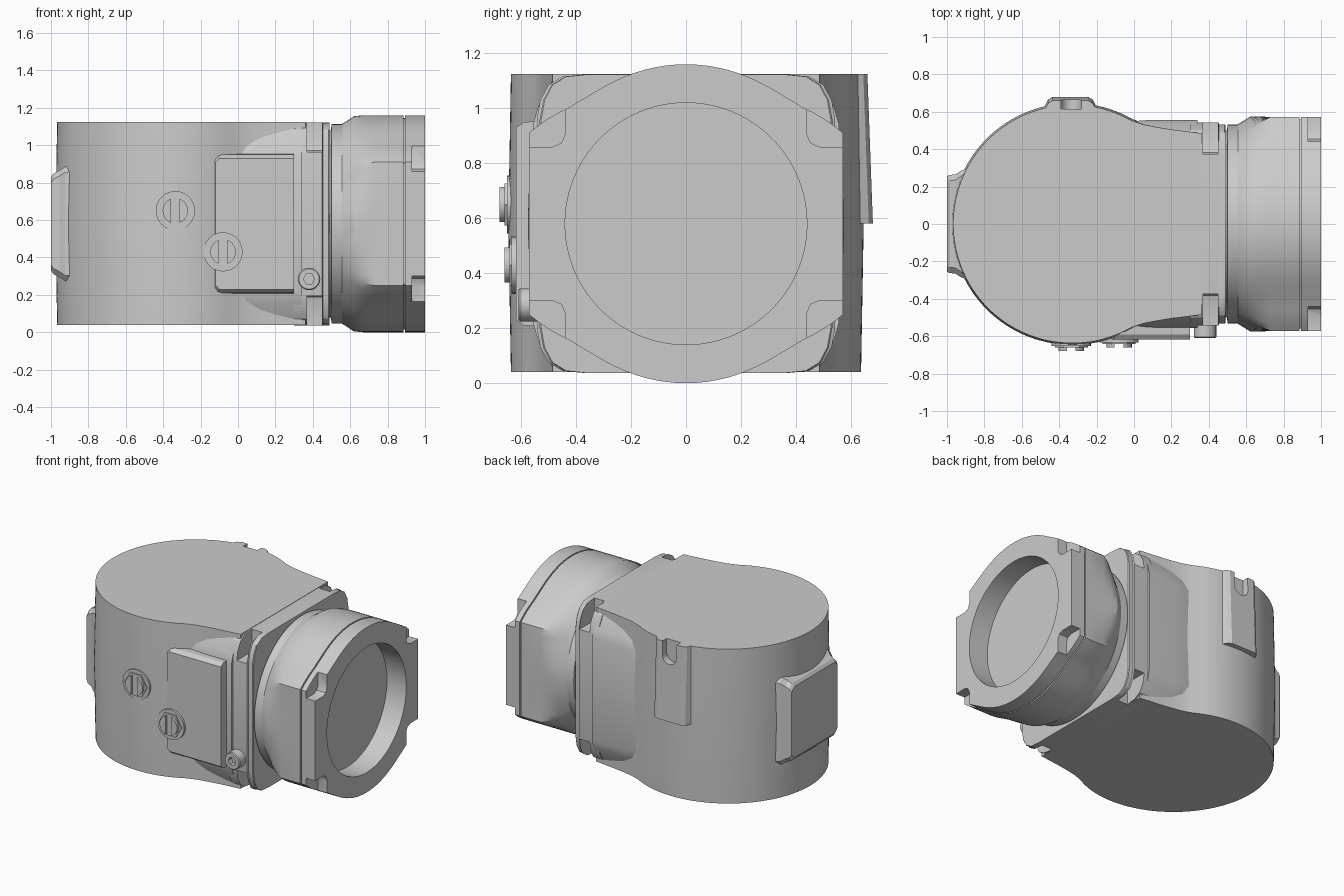
import bpy, bmesh
from math import sin, cos, pi, radians, degrees

if "Cube" in bpy.data.objects:
    bpy.data.objects.remove(bpy.data.objects["Cube"])

CZ = 0.58  # height of the output axis


def finish(name, bm):
    bmesh.ops.recalc_face_normals(bm, faces=bm.faces)
    me = bpy.data.meshes.new(name)
    bm.to_mesh(me)
    bm.free()
    ob = bpy.data.objects.new(name, me)
    bpy.context.collection.objects.link(ob)
    return ob


def add_loft(bm, sections):
    rings = [[bm.verts.new(p) for p in s] for s in sections]
    n = len(rings[0])
    for a, b in zip(rings, rings[1:]):
        for i in range(n):
            j = (i + 1) % n
            bm.faces.new((a[i], a[j], b[j], b[i]))
    bm.faces.new(rings[0])
    bm.faces.new(rings[-1][::-1])


def loft(name, sections):
    bm = bmesh.new()
    add_loft(bm, sections)
    return finish(name, bm)


def add_box(bm, x0, x1, y0, y1, z0, z1):
    pts = [(x0, y0), (x1, y0), (x1, y1), (x0, y1)]
    add_loft(bm, [[(x, y, z) for x, y in pts] for z in (z0, z1)])


def smooth(ob, angle=28):
    bpy.ops.object.select_all(action='DESELECT')
    ob.select_set(True)
    bpy.context.view_layer.objects.active = ob
    bpy.ops.object.shade_smooth_by_angle(angle=radians(angle))


def cut(ob, cutter):
    m = ob.modifiers.new("cut", 'BOOLEAN')
    m.operation, m.solver, m.object = 'DIFFERENCE', 'EXACT', cutter
    bpy.context.view_layer.objects.active = ob
    bpy.ops.object.modifier_apply(modifier=m.name)


def drop(ob):
    bpy.data.objects.remove(ob, do_unlink=True)


def four_corners(name, x0, x1, y0, dz, c):
    # corner pocket cutter with a chamfer-rounded inner edge, in all four corners
    bm = bmesh.new()
    prof = [(0.8, dz), (y0 + c, dz), (y0 + c * .3, dz + c * .3), (y0, dz + c), (y0, 0.8), (0.8, 0.8)]
    for sy in (1, -1):
        for sz in (1, -1):
            add_loft(bm, [[(x, sy * y, CZ + sz * z) for y, z in prof] for x in (x0, x1)])
    return finish(name, bm)


def mirror4(q):
    # quarter outline (y, dz), first point near the top, mirrored to a closed loop
    h = q + [(y, -z) for y, z in reversed(q)]
    return h + [(-y, z) for y, z in reversed(h)]


# main housing: round drum blending into a neck, drafted from the middle plane
half = [(-0.33 + 0.637 * cos(radians(a)), 0.637 * sin(radians(a))) for a in range(180, 64, -3)]
half += [(-0.01, 0.552), (0.05, 0.532), (0.12, 0.518), (0.2, 0.505), (0.36, 0.485)]
plan = half + [(x, -y) for x, y in reversed(half[1:])]


def plan_at(z, s):
    return [(-0.33 + (x + 0.33) * (s if x < 0 else 1), y * s, z) for x, y in plan]


housing = loft("housing", [plan_at(0.04, 1), plan_at(CZ, 1.015), plan_at(1.125, 1)])

# rear rib with a rounded notch in its upper end
rib_plan = [(-0.53, 0.54), (-0.48, 0.625), (-0.46, 0.665), (-0.435, 0.68),
            (-0.245, 0.68), (-0.22, 0.665), (-0.2, 0.625), (-0.14, 0.54)]
rib = loft("rear_rib", [[(x, y, CZ) for x, y in rib_plan],
                        [(x, y - 0.02, 1.125) for x, y in rib_plan]])
u = [(-0.335 + 0.055 * cos(pi + pi * i / 12), 1.03 + 0.055 * sin(pi + pi * i / 12)) for i in range(13)]
u = [(-0.39, 1.2)] + u + [(-0.28, 1.2)]
notch = loft("notch_cutter", [[(x, y, z) for x, z in u] for y in (0.615, 0.8)])
cut(housing, notch)
cut(rib, notch)
drop(notch)
smooth(housing)
smooth(rib)


# boss on the left end of the drum
def rect_yz(x, hy, hz, c=0.03):
    return [(x, y, CZ + z) for y, z in mirror4([(hy - c, hz), (hy, hz - c)])]


loft("end_boss", [rect_yz(-0.85, 0.31, 0.31), rect_yz(-0.925, 0.285, 0.305),
                  rect_yz(-0.955, 0.265, 0.285), rect_yz(-0.985, 0.262, 0.27), rect_yz(-1.0, 0.255, 0.25)])

# neck with sloped shoulders
neck_q = [(0.40, 0.53), (0.49, 0.515), (0.54, 0.42), (0.557, 0.36)]
neck = loft("neck", [[(x, y * k, CZ + z * k2) for y, z in mirror4(neck_q)]
                     for x, k, k2 in ((-0.1, 0.97, 0.94), (0.05, 0.995, 0.98), (0.12, 1, 1), (0.34, 1, 1))])
smooth(neck)


# raised pad on the front of the neck
def pad_at(y, x0, hz, c=0.02):
    return [(x0 + c, y, CZ + hz), (0.3, y, CZ + hz), (0.3, y, CZ - hz),
            (x0 + c, y, CZ - hz), (x0, y, CZ - hz + c), (x0, y, CZ + hz - c)]


loft("front_pad", [pad_at(-0.5, -0.135, 0.375), pad_at(-0.59, -0.13, 0.37), pad_at(-0.618, -0.12, 0.35)])

# housing flange with bolt pockets in the corners
fl_q = [(0.375, 0.5425), (0.45, 0.535), (0.5, 0.505), (0.53, 0.45), (0.543, 0.38)]
flange = loft("housing_flange", [[(x, y * k, CZ + z) for y, z in mirror4(fl_q)]
                                 for x, k in ((0.3, 1), (0.45, 1), (0.455, 0.98), (0.485, 0.98), (0.49, 0.97))])
pockets = four_corners("pocket_cutter", 0.37, 0.45, 0.375, 0.385, 0.02)
cut(flange, pockets)
drop(pockets)
smooth(flange)

# output adapter: round collar growing flat-sided ears, grooved, with an open bore
N = 96
KNOTS = [(0, .58), (25, .58), (36, .583), (44.7, .598), (51.5, .626), (60, .66)]


def ear_radius(a):
    d = degrees(a) % 180
    d = min(d, 180 - d)
    if d >= 60:
        return 0.572 / sin(radians(d))
    for (a0, r0), (a1, r1) in zip(KNOTS, KNOTS[1:]):
        if d <= a1:
            return r0 + (r1 - r0) * (d - a0) / (a1 - a0)


def ring(x, radius, ear):
    pts = []
    for i in range(N):
        a = 2 * pi * i / N
        r = radius + (ear_radius(a) - 0.58) * ear
        pts.append((x, r * sin(a), CZ + r * cos(a)))
    return pts


adapter = loft("output_adapter", [
    ring(0.46, 0.5, 0), ring(0.497, 0.5, 0), ring(0.5, 0.533, 0), ring(0.555, 0.533, 0),
    ring(0.62, 0.575, 0.15), ring(0.67, 0.58, 0.6), ring(0.73, 0.58, 1),
    ring(0.884, 0.58, 1), ring(0.884, 0.565, 1), ring(0.893, 0.565, 1),
    ring(0.893, 0.58, 1), ring(1.0, 0.58, 1), ring(1.0, 0.44, 0), ring(0.85, 0.44, 0)])
ears = four_corners("ear_cutter", 0.93, 1.1, 0.44, 0.28, 0.045)
cut(adapter, ears)
drop(ears)
smooth(adapter)


# slotted plugs on the front
def disc(cx, cz, y, r, n, turn=0.0):
    return [(cx + r * cos(turn + 2 * pi * i / n), y, cz + r * sin(turn + 2 * pi * i / n)) for i in range(n)]


def plug(name, cx, cz, front):
    bm = bmesh.new()
    add_loft(bm, [disc(cx, cz, y, 0.105, 24) for y in (-0.56, front + 0.026)])
    add_loft(bm, [disc(cx, cz, y, 0.088, 6) for y in (-0.56, front + 0.018)])
    for s in (1, -1):
        arc = [(cx + s * 0.068 * cos(radians(t)), cz + 0.068 * sin(radians(t))) for t in range(-70, 71, 14)]
        add_loft(bm, [[(x, y, z) for x, z in arc] for y in (-0.58, front)])
    return finish(name, bm)


smooth(plug("upper_plug", -0.335, 0.65, -0.678))
smooth(plug("lower_plug", -0.08, 0.43, -0.66))


# small socket screw beside the flange
def hexagon24(y, apothem):
    pts = []
    for i in range(24):
        a = 2 * pi * i / 24
        r = apothem / cos((a % (pi / 3)) - pi / 6)
        pts.append((0.38 + r * cos(a), y, 0.285 + r * sin(a)))
    return pts


smooth(loft("socket_screw", [disc(0.38, 0.285, -0.5, 0.06, 24), disc(0.38, 0.285, -0.604, 0.06, 24),
                             disc(0.38, 0.285, -0.61, 0.054, 24), hexagon24(-0.61, 0.026),
                             hexagon24(-0.575, 0.026)]))
